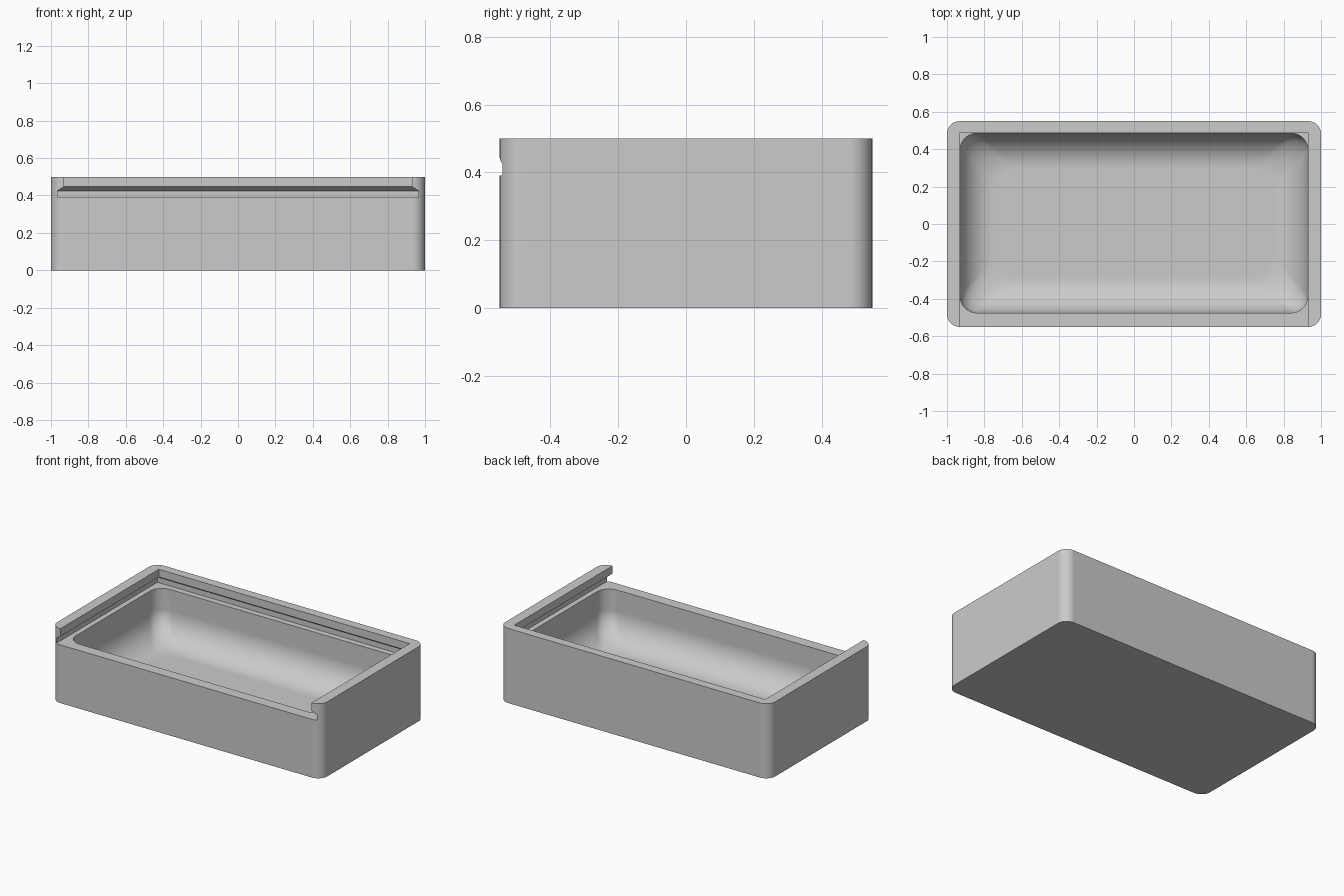
import bpy, bmesh
from math import sin, cos, pi

if "Cube" in bpy.data.objects:
    bpy.data.objects.remove(bpy.data.objects["Cube"])

grey = bpy.data.materials.new("light grey plastic")
grey.use_nodes = True
grey.diffuse_color = (0.6, 0.6, 0.6, 1)
grey.node_tree.nodes["Principled BSDF"].inputs["Base Color"].default_value = (0.6, 0.6, 0.6, 1)


def rounded_ring(x, y0, y1, z, r, steps=14):
    """Counter-clockwise rounded rectangle, x symmetric, at height z."""
    corners = [(x - r, y1 - r), (r - x, y1 - r), (r - x, y0 + r), (x - r, y0 + r)]
    ring = []
    for quarter, (cx, cy) in enumerate(corners):
        for i in range(steps + 1):
            a = (quarter + i / steps) * pi / 2
            ring.append((cx + r * cos(a), cy + r * sin(a), z))
    return ring


def square_ring(x, y0, y1, z):
    return [(x, y1, z), (-x, y1, z), (-x, y0, z), (x, y0, z)]


def loft(name, rings):
    """Closed solid through rings listed from bottom to top."""
    bm = bmesh.new()
    loops = [[bm.verts.new(p) for p in ring] for ring in rings]
    n = len(loops[0])
    for low, high in zip(loops, loops[1:]):
        for i in range(n):
            j = (i + 1) % n
            bm.faces.new((low[i], low[j], high[j], high[i]))
    bm.faces.new(loops[0][::-1])
    bm.faces.new(loops[-1])
    bmesh.ops.recalc_face_normals(bm, faces=bm.faces)
    mesh = bpy.data.meshes.new(name)
    bm.to_mesh(mesh)
    bm.free()
    mesh.materials.append(grey)
    obj = bpy.data.objects.new(name, mesh)
    bpy.context.collection.objects.link(obj)
    return obj


# Outer block with rounded upright corners
box = loft("box_body", [rounded_ring(1, -0.55, 0.55, z, 0.068) for z in (0, 0.5)])

# Hollow with a wide fillet around the floor
FLOOR, FILLET, LEDGE = 0.06, 0.19, 0.39
rings = []
for i in range(19):
    a = i / 18 * pi / 2
    inset = FILLET * (1 - sin(a))
    rings.append(rounded_ring(0.93 - inset, -0.475 + inset, 0.485 - inset,
                              FLOOR + FILLET * (1 - cos(a)), 0.09 + inset * 0.2))
rings.append(rounded_ring(0.93, -0.475, 0.485, LEDGE + 0.02, 0.09))
hollow = loft("hollow_cutter", rings)

# Undercut slot for a sliding lid, open at the front
slot = loft("lid_slot_cutter", [
    square_ring(0.965, -0.7, 0.525, LEDGE),
    square_ring(0.965, -0.7, 0.525, 0.425),
    square_ring(0.93, -0.7, 0.49, 0.448),
    square_ring(0.93, -0.7, 0.49, 0.6)])

# Cut the block, then drop the cutters
bpy.ops.object.select_all(action="DESELECT")
bpy.context.view_layer.objects.active = box
box.select_set(True)
for cutter in (slot, hollow):
    cutter.hide_render = True
    cut = box.modifiers.new("cut", "BOOLEAN")
    cut.operation, cut.solver, cut.object = "DIFFERENCE", "EXACT", cutter
    bpy.ops.object.modifier_apply(modifier=cut.name)
    bpy.data.objects.remove(cutter)

# Smooth curves, crisp edges
bpy.ops.object.shade_smooth_by_angle(angle=pi / 6)
box.modifiers.new("even_shading", "WEIGHTED_NORMAL").keep_sharp = True
